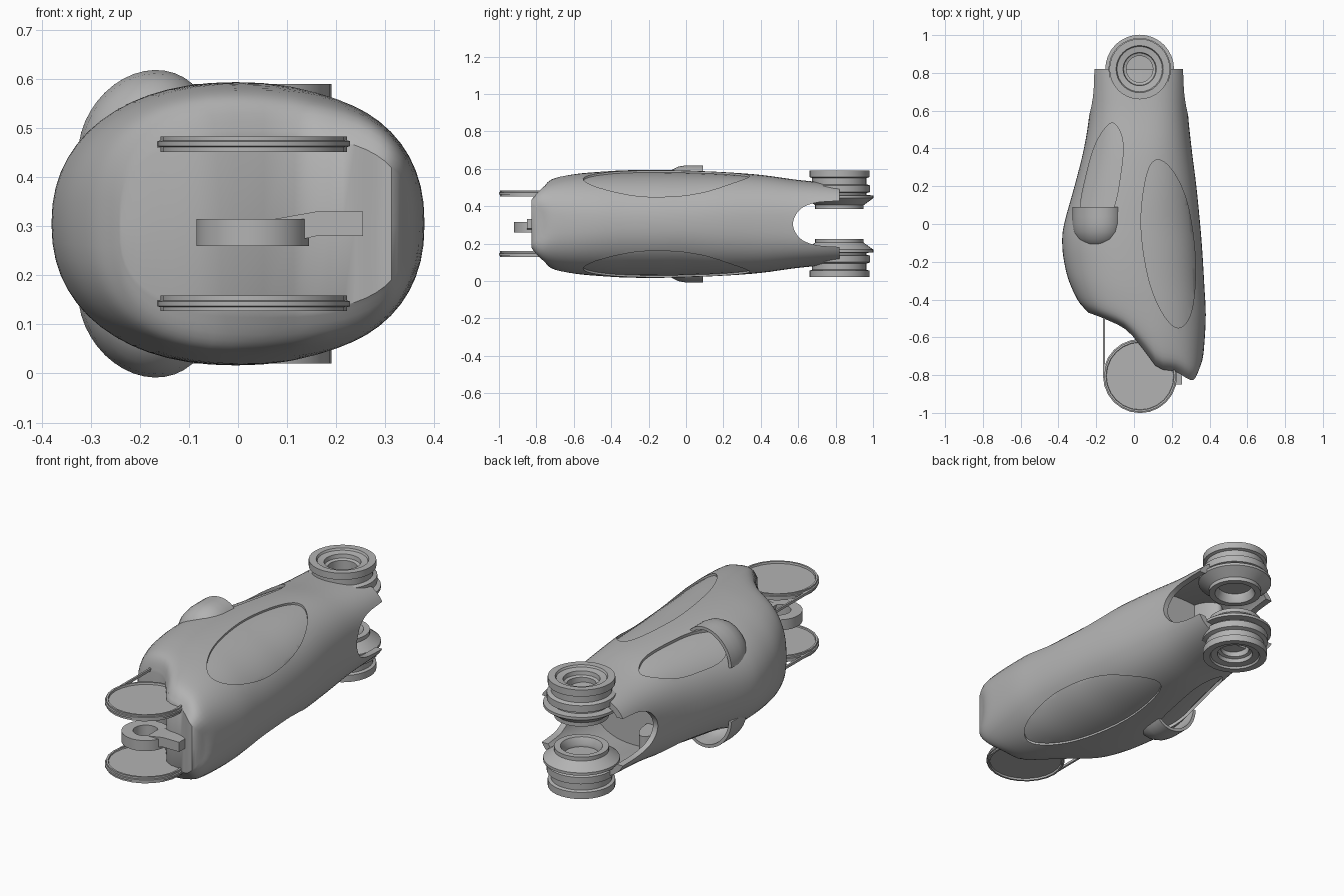
import bpy, bmesh, math

cube = bpy.data.objects.get("Cube")
if cube:
    bpy.data.objects.remove(cube, do_unlink=True)

MID = 0.305  # the part mirrors above and below this height
grey = bpy.data.materials.new("plain grey")
grey.use_nodes = True
grey.diffuse_color = (0.45, 0.45, 0.45, 1)
grey.node_tree.nodes["Principled BSDF"].inputs["Base Color"].default_value = (0.45, 0.45, 0.45, 1)


def finish(name, bm):
    bmesh.ops.remove_doubles(bm, verts=bm.verts, dist=0.0002)
    bmesh.ops.recalc_face_normals(bm, faces=bm.faces)
    me = bpy.data.meshes.new(name)
    bm.to_mesh(me)
    bm.free()
    me.materials.append(grey)
    ob = bpy.data.objects.new(name, me)
    bpy.context.collection.objects.link(ob)
    return ob


def activate(ob):
    bpy.ops.object.select_all(action='DESELECT')
    ob.select_set(True)
    bpy.context.view_layer.objects.active = ob


def smooth(ob, angle=35):
    activate(ob)
    bpy.ops.object.shade_smooth_by_angle(angle=math.radians(angle))


def boolean(ob, cutter, op='DIFFERENCE', keep=False):
    m = ob.modifiers.new("cut", 'BOOLEAN')
    m.operation, m.object, m.solver = op, cutter, 'EXACT'
    activate(ob)
    bpy.ops.object.modifier_apply(modifier=m.name)
    if not keep:
        bpy.data.objects.remove(cutter, do_unlink=True)


def skin(name, rings, cap_start=True, cap_end=True, closed=True):
    bm = bmesh.new()
    vr = [[bm.verts.new(p) for p in r] for r in rings]
    n = len(vr[0])
    for a, b in zip(vr, vr[1:]):
        for i in range(n if closed else n - 1):
            j = (i + 1) % n
            bm.faces.new((a[i], a[j], b[j], b[i]))
    if cap_start:
        bm.faces.new(vr[0])
    if cap_end:
        bm.faces.new(vr[-1])
    return finish(name, bm)


def lathe(name, profile, cx, cy, flip=1, seg=32):
    """Spin a closed (radius, height from mid plane) profile about a vertical axis."""
    rings = [[(cx + r * math.cos(a), cy + r * math.sin(a), MID + flip * z) for r, z in profile]
             for a in (2 * math.pi * i / seg for i in range(seg + 1))]
    ob = skin(name, rings, False, False, closed=profile[0][0] > 0)
    smooth(ob, 30)
    return ob


def catmull(pts, sub, closed=False):
    out, n = [], len(pts)
    for i in range(n if closed else n - 1):
        idx = [i - 1, i, i + 1, i + 2]
        p = [pts[k % n] if closed else pts[min(max(k, 0), n - 1)] for k in idx]
        for s in range(sub):
            t = s / sub
            out.append(tuple(0.5 * (2 * b + (c - a) * t + (2 * a - 5 * b + 4 * c - d) * t * t
                                    + (3 * b - a - 3 * c + d) * t ** 3) for a, b, c, d in zip(*p)))
    return out if closed else out + [pts[-1]]


def prism(name, outline, axis, lo, hi):
    def place(p, h):
        return {'x': (h, p[0], p[1]), 'y': (p[0], h, p[1]), 'z': (p[0], p[1], h)}[axis]
    return skin(name, [[place(p, h) for p in outline] for h in (lo, hi)])


# Body stations: left x, left y, right x, right y, half height, squareness, front curve weight
STATIONS = [(-.23, .82, .28, .82, .215, 2.8, 0), (-.235, .6, .285, .6, .235, 2.6, 0),
            (-.265, .4, .305, .4, .262, 2.4, 0), (-.315, .2, .33, .2, .277, 2.3, 0),
            (-.37, 0, .35, 0, .285, 2.2, 0), (-.38, -.1, .362, -.15, .288, 2.2, 0),
            (-.37, -.2, .372, -.32, .288, 2.2, 0), (-.345, -.3, .38, -.48, .283, 2.3, .15),
            (-.30, -.4, .372, -.64, .268, 2.5, .5), (-.26, -.45, .362, -.72, .24, 2.7, .9),
            (-.24, -.47, .345, -.765, .18, 2.8, 1)]
# How far the front wall departs from a straight slant
FRONT = catmull([(-1, 0), (-.73, .01), (-.35, .012), (-.08, -.03), (.23, -.105),
                 (.57, -.08), (.88, -.08), (1, 0)], 6)


def front_curve(u):
    for (a, p), (b, q) in zip(FRONT, FRONT[1:]):
        if u <= b:
            return p + (q - p) * (u - a) / (b - a)
    return 0


def ring(st, d, seg=56):
    lx, ly, rx, ry, h, n, w = st
    lx, rx, h = lx + d, rx - d, max(h - d, 0) if h else 0
    pts = []
    for i in range(seg):
        a = 2 * math.pi * i / seg
        c, s = math.cos(a), math.sin(a)
        u = math.copysign(abs(c) ** (2 / n), c)
        v = math.copysign(abs(s) ** (2 / n), s) if abs(s) > 1e-9 else 0
        t = (u + 1) / 2
        pts.append((lx + (rx - lx) * t, ly + (ry - ly) * t + w * front_curve(u), MID + h * v))
    return pts


def body_loft(name, d=0.0):
    st = catmull(STATIONS, 4)
    last = st[-1]
    st.append(last[:4] + (0,) + last[5:])  # close the front wall on the mid plane
    return skin(name, [ring(s, d) for s in st], cap_end=False)


body = body_loft("body_shell")

# Hollow rear end and the U-shaped fork opening
cav = [(-.23, .95, .28, .95, .212, 2.8, 0)] + STATIONS[:3]
boolean(body, skin("cavity_cutter", [ring(s, .028) for s in catmull(cav, 4)]))
half = [(.572, 0), (.585, .045), (.62, .085), (.68, .11), (.76, .12), (.95, .127)]
fork = catmull([(y, -z) for y, z in half[:0:-1]] + half, 4)
boolean(body, prism("fork_cutter", [(y, MID + z) for y, z in fork], 'x', -1, 1))

# Inset panels: long oval on the left, slim oval leading under the hood on the right
OVAL = [(.12, .34), (.065, .25), (.037, .0), (.075, -.28), (.15, -.47), (.235, -.55),
        (.305, -.46), (.325, -.2), (.285, .1), (.205, .28)]
SLIM = [(-.13, .53), (-.2, .43), (-.25, .27), (-.28, .08), (-.2, -.03),
        (-.11, .08), (-.07, .27), (-.058, .42), (-.085, .51)]
for label, outline, depth in (("oval_panel", OVAL, .01), ("slim_panel", SLIM, .014)):
    path = catmull(outline, 6, closed=True)
    for side, lo, hi in (("upper", MID + .1, 1), ("lower", -.5, MID - .1)):
        panel = body_loft(side + "_" + label, depth)
        cutter = prism("panel_cutter", path, 'z', lo, hi)
        boolean(panel, cutter, 'INTERSECT', keep=True)
        boolean(body, cutter)
        smooth(panel)
smooth(body)

# Parts that repeat above and below the mid plane
HUB = [(0, .19), (.07, .19), (.07, .245), (.085, .25), (.088, .27), (.12, .275), (.125, .285),
       (.16, .285), (.16, .25), (.145, .245), (.145, .212), (.165, .205), (.165, .17), (.145, .165),
       (.145, .155), (.182, .152), (.182, .138), (.13, .1), (.13, .08), (.1, .08), (.085, .11),
       (.085, .125), (0, .125)]
DISC = [(0, .168), (.178, .168), (.18, .178), (.19, .178), (.19, .17), (.196, .168), (.196, .158),
        (.19, .156), (.19, .146), (.18, .146), (.178, .152), (0, .152)]
for side, f in (("upper", 1), ("lower", -1)):
    lathe(side + "_rear_hub", HUB, .03, .82, f)
    lathe(side + "_front_disc", DISC, .032, -.805, f, seg=24)
    z = sorted((MID + f * .155, MID + f * .168))
    prism(side + "_tie_rod", [(-.165, -.81), (-.155, -.81), (-.153, -.45), (-.163, -.45)], 'z', *z)

    # Hood: half dome toward the front, open toward the rear
    rings = []
    for y, k in ((.09, 1), (.04, 1), (0, 1), (-.04, .95), (-.075, .82), (-.1, .64), (-.12, .38), (-.13, .06)):
        rings.append([(-.19 + .128 * k * math.cos(a), y,
                       MID + f * (.165 + .138 * k * math.sin(a) + .025 * k * math.cos(a)))
                      for a in (math.pi * i / 20 for i in range(21))])
    hood = skin(side + "_hood", rings, False, False, closed=False)
    m = hood.modifiers.new("thickness", 'SOLIDIFY')
    m.thickness, m.offset = .016, 0
    activate(hood)
    bpy.ops.object.modifier_apply(modifier=m.name)
    smooth(hood)

# Link between the discs: ring eye and stepped arm into the body
lathe("link_eye", [(.06, .01), (.115, .01), (.115, -.045), (.06, -.045)], .03, -.805)
prism("link_arm", [(.08, .262), (.16, .28), (.255, .28), (.255, .33), (.16, .33), (.07, .314)],
      'y', -.85, -.74)
